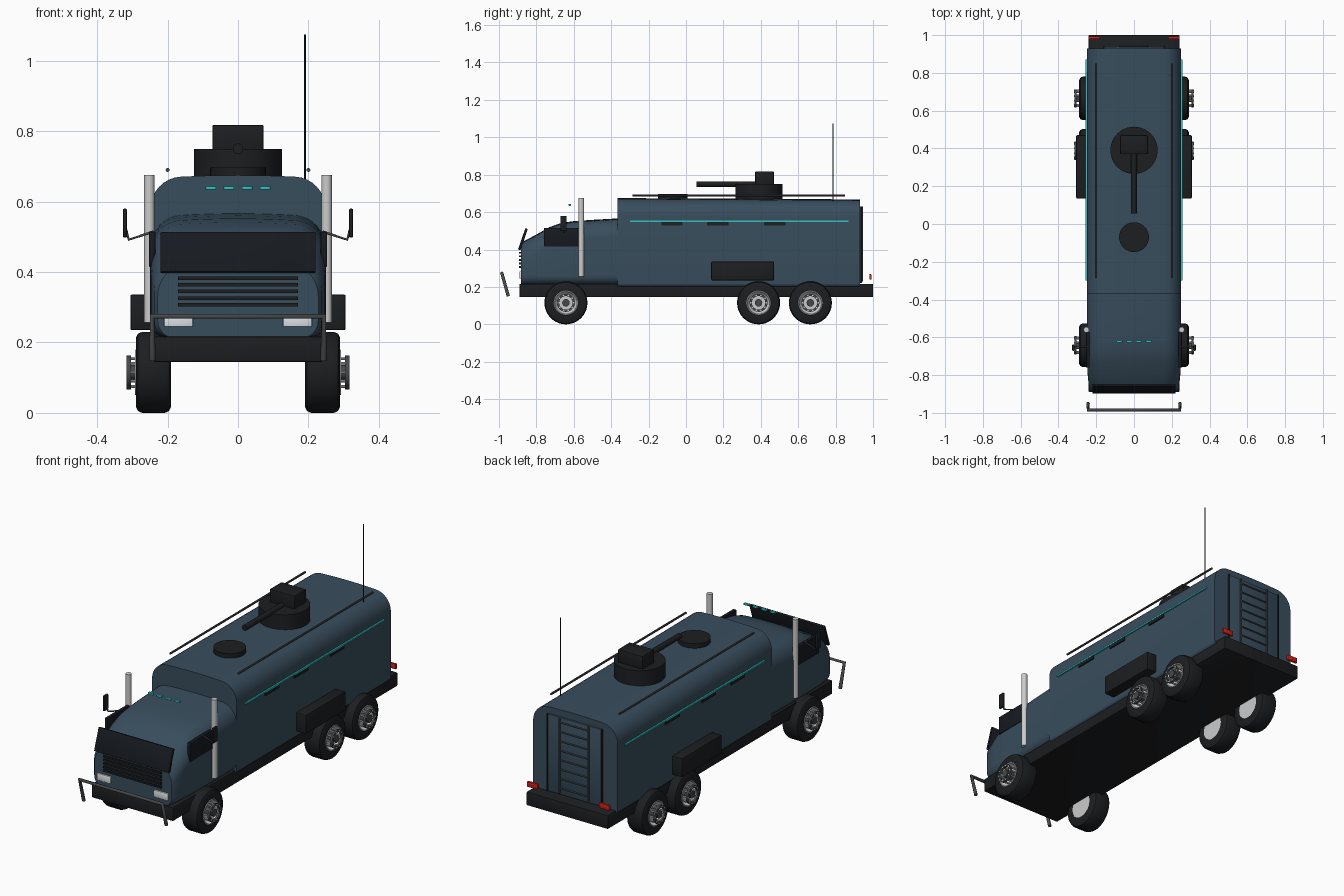
import bpy, bmesh, math
from mathutils import Vector

if "Cube" in bpy.data.objects:
    bpy.data.objects.remove(bpy.data.objects["Cube"])


def mat(name, r, g, b):
    m = bpy.data.materials.new(name)
    m.diffuse_color = (r, g, b, 1)
    m.use_nodes = True
    m.node_tree.nodes["Principled BSDF"].inputs["Base Color"].default_value = m.diffuse_color
    return m


BLUE = mat("body_blue", 0.04, 0.075, 0.11)
DARK = mat("dark", 0.012, 0.013, 0.015)
GLASS = mat("dark_glass", 0.008, 0.010, 0.014)
STEEL = mat("gunmetal", 0.06, 0.065, 0.07)
CHROME = mat("chrome", 0.6, 0.6, 0.6)
TEAL = mat("teal_light", 0.03, 0.55, 0.58)
LAMP = mat("headlamp", 0.75, 0.78, 0.8)
RED = mat("red_light", 0.6, 0.015, 0.01)


def finish(bm, name, m, angle=35):
    bmesh.ops.recalc_face_normals(bm, faces=bm.faces[:])
    me = bpy.data.meshes.new(name)
    bm.to_mesh(me)
    bm.free()
    ob = bpy.data.objects.new(name, me)
    bpy.context.collection.objects.link(ob)
    me.materials.append(m)
    bpy.ops.object.select_all(action='DESELECT')
    ob.select_set(True)
    bpy.context.view_layer.objects.active = ob
    bpy.ops.object.shade_smooth_by_angle(angle=math.radians(angle))
    return ob


def box(name, x, y, z, m, bevel=0.0):
    """Box from (min, max) ranges, optionally bevelled."""
    bm = bmesh.new()
    bmesh.ops.create_cube(bm, size=1)
    for v in bm.verts:
        v.co = [(a[0] + a[1]) / 2 + c * (a[1] - a[0]) for a, c in zip((x, y, z), v.co)]
    if bevel:
        bmesh.ops.bevel(bm, geom=bm.edges[:], offset=bevel, segments=2, profile=0.5, affect='EDGES')
    return finish(bm, name, m)


def rod(name, a, b, r, m, n=16):
    """Cylinder between two points."""
    a, b = Vector(a), Vector(b)
    bm = bmesh.new()
    bmesh.ops.create_cone(bm, cap_ends=True, segments=n, radius1=r, radius2=r, depth=(b - a).length)
    rot = (b - a).to_track_quat('Z', 'Y').to_matrix()
    for v in bm.verts:
        v.co = rot @ v.co + (a + b) / 2
    return finish(bm, name, m)


def tube(name, pts, r, m):
    """Round pipe along a path of points."""
    cu = bpy.data.curves.new(name, 'CURVE')
    cu.dimensions = '3D'
    cu.bevel_depth, cu.bevel_resolution, cu.use_fill_caps = r, 3, True
    sp = cu.splines.new('POLY')
    sp.points.add(len(pts) - 1)
    for p, q in zip(sp.points, pts):
        p.co = (*q, 1)
    ob = bpy.data.objects.new(name, cu)
    cu.materials.append(m)
    bpy.context.collection.objects.link(ob)


def section(y, w, z0, z1, rt, rb, crown):
    """Rounded body cross-section at y."""
    pts = []
    for cx, cz, r, a0 in ((w - rb, z0 + rb, rb, -90), (w - rt, z1 - rt, rt, 0),
                          (rt - w, z1 - rt, rt, 90), (rb - w, z0 + rb, rb, 180)):
        for i in range(9):
            a = math.radians(a0 + 90 * i / 8)
            pts.append((cx + r * math.cos(a), cz + r * math.sin(a)))
        if a0 == 0:
            pts += [((w - rt) * (1 - 2 * i / 8), z1) for i in range(1, 8)]
    mid = (z0 + z1) / 2
    return [(x, y, z - (crown * (x / w) ** 2 if z > mid else 0)) for x, z in pts]


def loft(name, rings, m):
    bm = bmesh.new()
    rs = [[bm.verts.new(p) for p in r] for r in rings]
    n = len(rs[0])
    for a, b in zip(rs, rs[1:]):
        for i in range(n):
            bm.faces.new((a[i], a[(i + 1) % n], b[(i + 1) % n], b[i]))
    bm.faces.new(rs[0])
    bm.faces.new(rs[-1])
    return finish(bm, name, m)


def lathe_x(name, profile, x0, side, y, z, m, n=40):
    """Closed (offset, radius) profile spun about the x axis."""
    bm = bmesh.new()
    rs = []
    for i in range(n):
        a = 2 * math.pi * i / n
        rs.append([bm.verts.new((side * (x0 + u), y + r * math.cos(a), z + r * math.sin(a))) for u, r in profile])
    k = len(profile)
    for i in range(n):
        p, q = rs[i], rs[(i + 1) % n]
        for j in range(k):
            bm.faces.new((p[j], p[(j + 1) % k], q[(j + 1) % k], q[j]))
    return finish(bm, name, m)


# main hull, cab and chassis
box("chassis", (-0.24, 0.24), (-0.89, 1.0), (0.145, 0.217), DARK, 0.004)
loft("cargo_body", [section(-0.367, 0.249, 0.2, 0.675, 0.085, 0.02, 0.01),
                    section(0.93, 0.249, 0.2, 0.668, 0.085, 0.02, 0.01)], BLUE)
cab = ((-0.883, 0.228, 0.43), (-0.87, 0.238, 0.443), (-0.80, 0.245, 0.48), (-0.73, 0.249, 0.52),
       (-0.67, 0.25, 0.541), (-0.60, 0.25, 0.552), (-0.48, 0.25, 0.56), (-0.35, 0.249, 0.567))
loft("cab", [section(y, w, 0.212, z, 0.085, 0.05, 0.012) for y, w, z in cab], BLUE)

# windscreen visor slab, tilted back
shield = box("windscreen", (-0.22, 0.22), (-0.007, 0.007), (-0.06, 0.06), GLASS, 0.002)
shield.location = (0, -0.872, 0.455)
shield.rotation_euler = (-math.radians(19), 0, 0)

# grille, headlamps, roof marker lights
for i in range(5):
    z = 0.307 + 0.019 * i
    box("grille_bar", (-0.17, 0.17), (-0.893, -0.88), (z - 0.005, z + 0.005), DARK)
for x in (-0.077, -0.026, 0.026, 0.077):
    box("marker_light", (x - 0.015, x + 0.015), (-0.628, -0.615), (0.634, 0.644), TEAL, 0.002)

# bull bar
tube("bull_bar", [(-0.243, -0.95, 0.15), (-0.243, -0.985, 0.275),
                  (0.243, -0.985, 0.275), (0.243, -0.95, 0.15)], 0.009, STEEL)


def pair(s, a, b):
    return (min(s * a, s * b), max(s * a, s * b))


for s in (-1, 1):
    box("headlamp", pair(s, 0.128, 0.21), (-0.89, -0.875), (0.245, 0.283), LAMP, 0.003)
    box("side_window", pair(s, 0.235, 0.253), (-0.76, -0.575), (0.415, 0.515), GLASS, 0.002)
    rod("exhaust_stack", (s * 0.252, -0.56, 0.257), (s * 0.252, -0.56, 0.675), 0.015, CHROME)
    # mirrors
    tube("mirror_arm", [(s * 0.24, -0.65, 0.515), (s * 0.31, -0.65, 0.492), (s * 0.318, -0.65, 0.52)], 0.004, STEEL)
    box("mirror", pair(s, 0.315, 0.327), (-0.672, -0.638), (0.498, 0.58), DARK, 0.004)
    # side stripe, gun ports, stowage boxes, roof rails
    box("side_stripe", pair(s, 0.245, 0.257), (-0.30, 0.87), (0.546, 0.554), TEAL)
    for y in (-0.075, 0.17, 0.475):
        box("side_port", pair(s, 0.24, 0.256), (y - 0.057, y + 0.057), (0.528, 0.546), DARK)
    box("stowage_box", pair(s, 0.245, 0.306), (0.135, 0.47), (0.235, 0.336), DARK, 0.005)
    rod("roof_rail", (s * 0.2, -0.285, 0.69), (s * 0.2, 0.85, 0.69), 0.0055, STEEL, 10)
    # rear fittings
    box("tail_light", pair(s, 0.18, 0.242), (0.98, 0.992), (0.24, 0.268), RED, 0.002)
    rod("ladder_rail", (s * 0.085, 0.942, 0.23), (s * 0.085, 0.942, 0.63), 0.005, STEEL, 10)
    # wheels: tyre, dished rim, hub disc with studs
    for y in (-0.642, 0.388, 0.665):
        z = 0.115
        lathe_x("tyre", [(0, 0.066), (0, 0.098), (0.006, 0.11), (0.018, 0.115), (0.082, 0.115),
                         (0.094, 0.11), (0.1, 0.098), (0.1, 0.066)], 0.19, s, y, z, DARK)
        lathe_x("rim", [(0, 0.067), (0.096, 0.067), (0.102, 0.064), (0.102, 0.06), (0.085, 0.056),
                        (0.075, 0.045), (0.075, 0.0005), (0, 0.0005)], 0.19, s, y, z, CHROME)
        lathe_x("hub_ring", [(0, 0.036), (0, 0.048), (0.012, 0.048), (0.012, 0.036)], 0.304, s, y, z, STEEL)
        rod("hub_cap", (s * 0.26, y, z), (s * 0.312, y, z), 0.02, STEEL, 20)
        for i in range(10):
            a = 2 * math.pi * i / 10
            cy, cz = y + 0.042 * math.cos(a), z + 0.042 * math.sin(a)
            rod("wheel_stud", (s * 0.265, cy, cz), (s * 0.317, cy, cz), 0.0045, CHROME, 8)

# rear door and ladder rungs
box("rear_door", (-0.16, 0.16), (0.92, 0.938), (0.22, 0.63), BLUE, 0.003)
for x in (-0.16, 0.16):
    box("door_hinge_strip", (x - 0.003, x + 0.003), (0.925, 0.942), (0.22, 0.63), DARK)
for i in range(8):
    z = 0.255 + 0.05 * i
    rod("ladder_rung", (-0.085, 0.942, z), (0.085, 0.942, z), 0.004, STEEL, 8)

# roof hatch, turret, gun, antenna
rod("roof_hatch", (0, -0.07, 0.66), (0, -0.07, 0.697), 0.079, DARK, 40)
rod("turret_base", (0, 0.39, 0.66), (0, 0.39, 0.75), 0.125, DARK, 48)
box("turret_housing", (-0.073, 0.073), (0.37, 0.47), (0.738, 0.818), DARK, 0.005)
rod("gun_barrel", (0, 0.055, 0.75), (0, 0.39, 0.75), 0.015, DARK, 20)
rod("antenna", (0.19, 0.785, 0.66), (0.19, 0.785, 1.075), 0.0025, DARK, 8)
